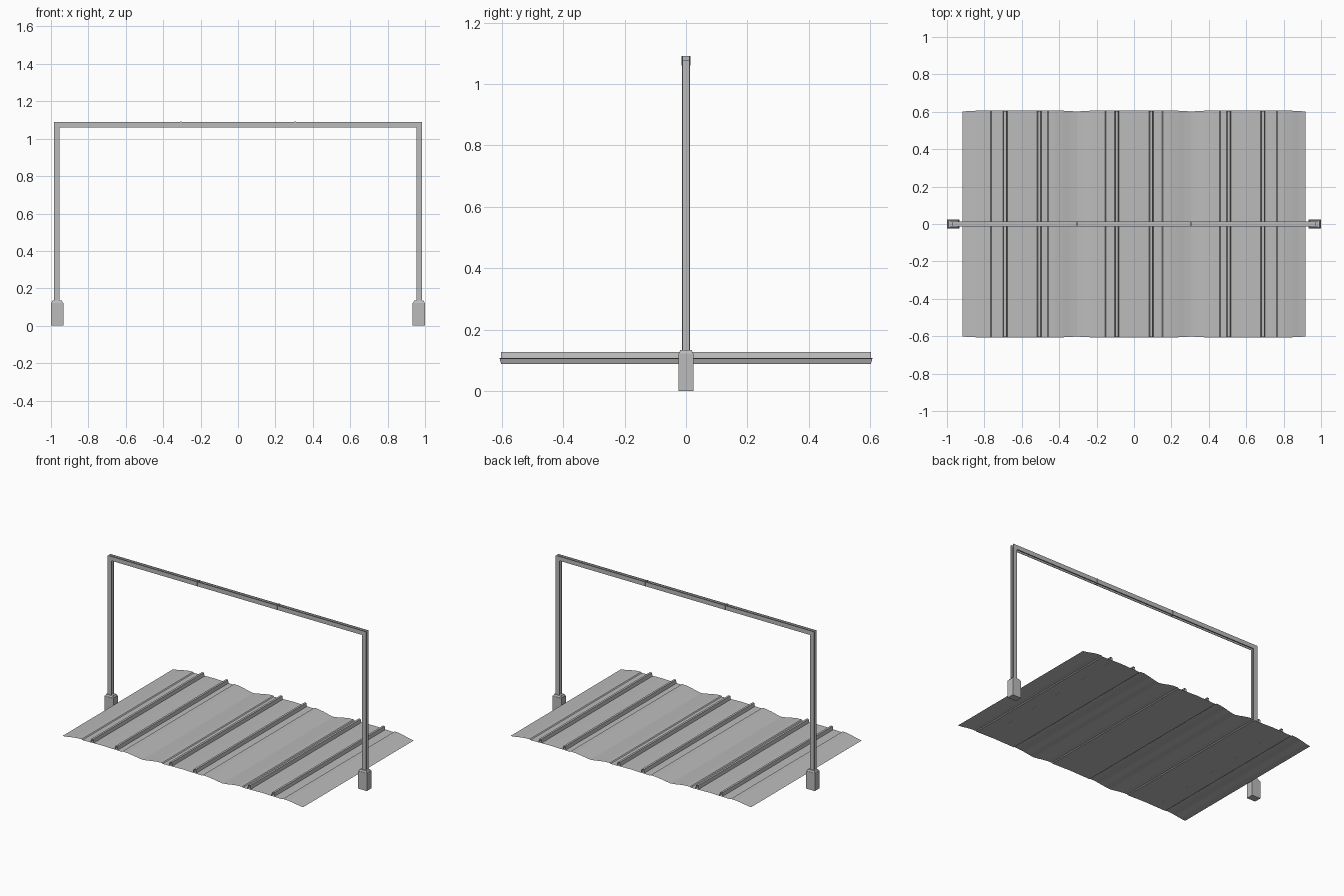
import bpy, bmesh

if "Cube" in bpy.data.objects:
    bpy.data.objects.remove(bpy.data.objects["Cube"])

grey = bpy.data.materials.new("plain_grey")
grey.diffuse_color = (0.5, 0.5, 0.5, 1)
grey.use_nodes = True
grey.node_tree.nodes["Principled BSDF"].inputs["Base Color"].default_value = grey.diffuse_color


def finish(name, bm):
    me = bpy.data.meshes.new(name)
    bm.to_mesh(me)
    bm.free()
    me.materials.append(grey)
    ob = bpy.data.objects.new(name, me)
    bpy.context.collection.objects.link(ob)
    return ob


def box(name, x0, x1, y0, y1, z0, z1, top=1.0):
    """Box whose top can be scaled in."""
    bm = bmesh.new()
    bmesh.ops.create_cube(bm, size=1)
    cx, cy = (x0 + x1) / 2, (y0 + y1) / 2
    for v in bm.verts:
        s = top if v.co.z > 0 else 1
        v.co = (cx + v.co.x * (x1 - x0) * s, cy + v.co.y * (y1 - y0) * s,
                z1 if v.co.z > 0 else z0)
    return finish(name, bm)


def sheet(name, profile, half):
    """Open strip: x-z profile drawn along y, half length depends on z."""
    bm = bmesh.new()
    rows = [(bm.verts.new((x, -half(z), z)), bm.verts.new((x, half(z), z)))
            for x, z in profile]
    for (a, b), (c, d) in zip(rows, rows[1:]):
        bm.faces.new((a, c, d, b))
    return finish(name, bm)


# Three track beds, each with two rails
half_bed = [(0.0, 0.106), (0.07, 0.104), (0.15, 0.102), (0.156, 0.107),
            (0.19, 0.106), (0.23, 0.1), (0.27, 0.092), (0.306, 0.087)]
bed = [(-x, z) for x, z in reversed(half_bed)] + half_bed[1:]
rail = [(-0.012, 0.104), (-0.007, 0.127), (0.007, 0.127), (0.012, 0.104)]
for side, cx in (("left", -0.612), ("middle", 0), ("right", 0.612)):
    sheet(side + "_track_bed", [(cx + x, z) for x, z in bed],
          lambda z: 0.602 + (z - 0.087) * 0.3)
    track_x = cx * 0.598 / 0.612
    for i, off in enumerate((-0.0915, 0.0915)):
        sheet(f"{side}_rail_{i + 1}", [(track_x + off + x, z) for x, z in rail],
              lambda z: 0.603)

# Portal frame: one H section swept up, across and down
W, T, D = 0.015, 0.004, 0.0135   # half width, flange thickness, half depth
section = [(-W, -D), (W, -D), (W, -D + T), (0.003, -D + T), (0.003, D - T),
           (W, D - T), (W, D), (-W, D), (-W, D - T), (-0.003, D - T),
           (-0.003, -D + T), (-W, -D + T)]
bm = bmesh.new()
# u is the offset inside (-) or outside (+) the frame's centre line
stations = [lambda u, v: (-0.97 - u, v, 0.12), lambda u, v: (-0.97 - u, v, 1.075 + u),
            lambda u, v: (0.97 + u, v, 1.075 + u), lambda u, v: (0.97 + u, v, 0.12)]
rings = [[bm.verts.new(f(u, v)) for u, v in section] for f in stations]
n = len(section)
for r, q in zip(rings, rings[1:]):
    for i in range(n):
        j = (i + 1) % n
        bm.faces.new((r[i], r[j], q[j], q[i]))
bm.faces.new(rings[0])
bm.faces.new(rings[-1])
bmesh.ops.recalc_face_normals(bm, faces=bm.faces)
finish("portal_frame", bm)

for s, side in ((-1, "left"), (1, "right")):
    # Splice plates on the beam
    x = s * 0.305
    box(side + "_beam_splice", x - 0.004, x + 0.004, -0.0145, 0.0145, 1.06, 1.0915)
    # Concrete footing and its tapered cap
    x = s * 0.967
    box(side + "_footing", x - 0.033, x + 0.033, -0.025, 0.025, 0, 0.122)
    box(side + "_footing_cap", x - 0.031, x + 0.031, -0.023, 0.023, 0.122, 0.134, 0.8)
